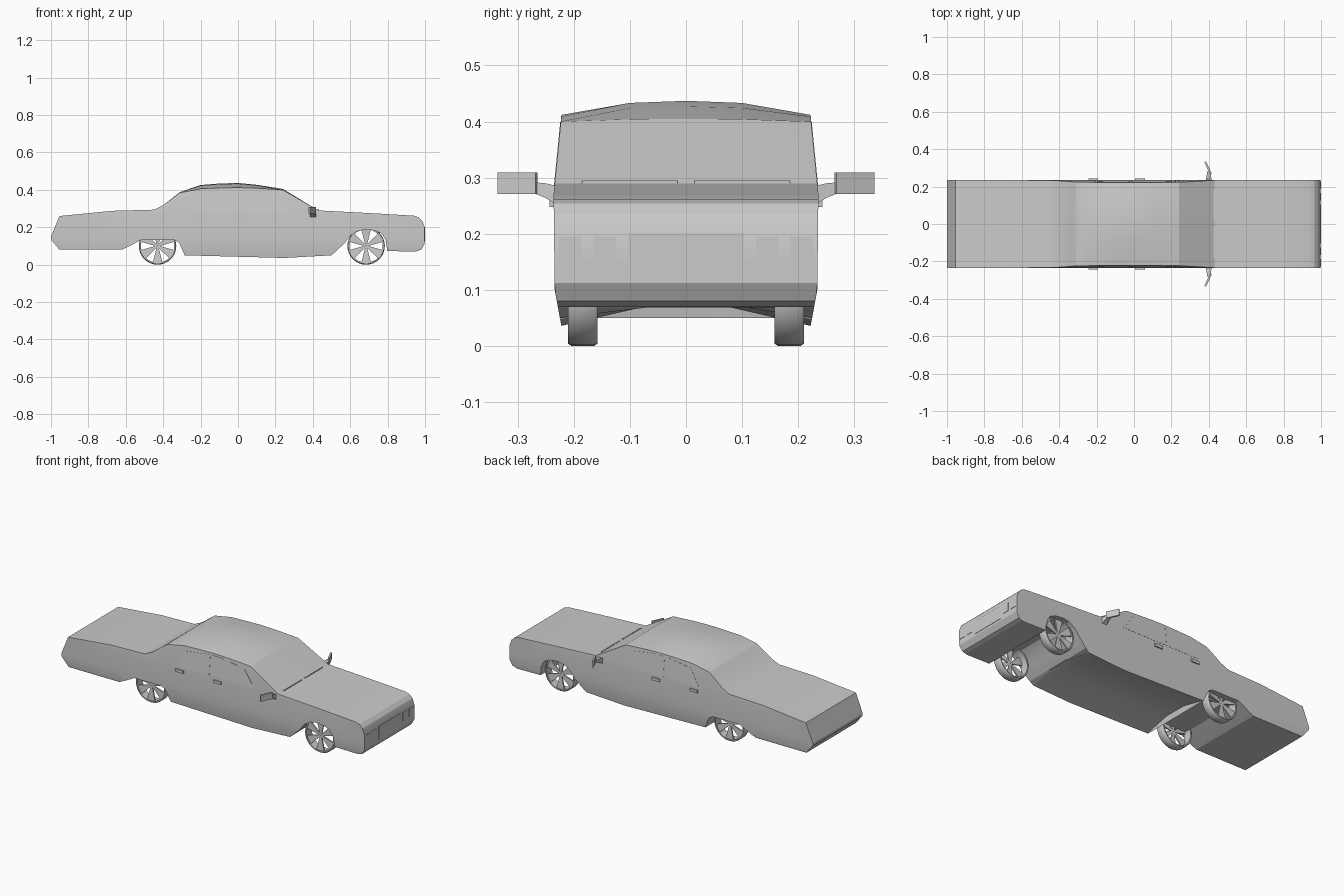
import bpy, bmesh, math
from mathutils import Matrix, Vector

if "Cube" in bpy.data.objects:
    bpy.data.objects.remove(bpy.data.objects["Cube"])


def finish(name, bm, smooth=None):
    bmesh.ops.remove_doubles(bm, verts=bm.verts, dist=1e-5)
    bmesh.ops.recalc_face_normals(bm, faces=bm.faces)
    me = bpy.data.meshes.new(name)
    bm.to_mesh(me)
    bm.free()
    ob = bpy.data.objects.new(name, me)
    bpy.context.collection.objects.link(ob)
    if smooth:
        bpy.ops.object.select_all(action='DESELECT')
        ob.select_set(True)
        bpy.context.view_layer.objects.active = ob
        bpy.ops.object.shade_smooth_by_angle(angle=math.radians(smooth))
    return ob


def loft(name, rings, closed=False, smooth=None):
    """Skin a row of equal rings; cap the ends unless the row is closed."""
    bm = bmesh.new()
    rows = [[bm.verts.new(p) for p in r] for r in rings]
    n = len(rows[0])
    for i in range(len(rows) if closed else len(rows) - 1):
        a, b = rows[i], rows[(i + 1) % len(rows)]
        for j in range(n):
            k = (j + 1) % n
            bm.faces.new((a[j], a[k], b[k], b[j]))
    if not closed:
        bm.faces.new(rows[0])
        bm.faces.new(rows[-1])
    return finish(name, bm, smooth)


def box(name, centre, size, rot_z=0.0):
    bm = bmesh.new()
    m = (Matrix.Translation(centre) @ Matrix.Rotation(rot_z, 4, 'Z')
         @ Matrix.Diagonal((*size, 1)))
    bmesh.ops.create_cube(bm, size=1, matrix=m)
    return finish(name, bm)


def interp(table, x, col=1):
    if x <= table[0][0]:
        return table[0][col]
    for a, b in zip(table, table[1:]):
        if x <= b[0]:
            t = (x - a[0]) / (b[0] - a[0])
            return a[col] + t * (b[col] - a[col])
    return table[-1][col]


# Body outline: (x, top height, drop of the roof edge)
TOP = [(-1, .15, 0), (-.955, .26, 0), (-.67, .288, 0), (-.45, .294, 0),
       (-.40, .318, 0), (-.31, .388, .003), (-.2, .426, .02), (-.1, .434, .024),
       (0, .437, .025), (.1, .427, .018), (.24, .405, .005), (.43, .29, 0),
       (.7, .276, 0), (.94, .262, 0), (.965, .254, 0), (.985, .235, 0), (.998, .2, 0)]
# Lower outline with both wheel arches: (x, bottom height)
BOTTOM = [(-1, .135), (-.955, .08), (-.62, .08), (-.56, .11), (-.52, .132),
          (-.34, .132), (-.315, .118), (-.285, .05), (.25, .036), (.5, .05),
          (.57, .115), (.6, .155), (.64, .18), (.68, .187), (.73, .183),
          (.77, .165), (.79, .13), (.798, .073), (.95, .07), (.98, .08), (.998, .112)]
WIDTH = [(.035, .222), (.1, .234), (.27, .236), (.41, .222)]
RISE = [(-.285, 0), (-.28, .035), (.48, .035), (.5, .025), (.52, 0)]


def section(x):
    zt, drop, zb = interp(TOP, x), interp(TOP, x, 2), interp(BOTTOM, x)
    edge, rise = zt - drop, interp(RISE, x)
    half = [(.07, zb + rise)]
    for z in (zb, .1, .15, .27, edge):
        z = min(max(z, zb), edge)
        half.append((interp(WIDTH, z), z))
    half.append((.1, zt - drop * .15))
    right = [(x, y, z) for y, z in half]
    left = [(x, -y, z) for y, z in reversed(half)]
    return right + [(x, 0, zt)] + left


xs = sorted({p[0] for p in TOP + BOTTOM + RISE})
loft("car_body", [section(x) for x in xs], smooth=22)

# Wheels: open rims with wedge spokes
TYRE = [(.089, .158), (.096, .158), (.1, .164), (.1, .204), (.096, .21), (.089, .21)]


def wheel(name, cx, side):
    rings = []
    for i in range(32):
        a = math.tau * i / 32
        rings.append([(cx + r * math.cos(a), side * y, .1 + r * math.sin(a))
                      for r, y in TYRE])
    loft(name + "_tyre", rings, closed=True, smooth=35)
    bm = bmesh.new()
    for i in range(6):
        a = math.tau * i / 6 + math.pi / 6
        outline = [(0.004, a - 1.2), (.092, a - .28), (.092, a), (.092, a + .28), (.004, a + 1.2)]
        front, back = [], []
        for r, t in outline:
            y = .199 + .06 * r
            p = (cx + r * math.cos(t), .1 + r * math.sin(t))
            front.append(bm.verts.new((p[0], side * y, p[1])))
            back.append(bm.verts.new((p[0], side * (y - .008), p[1])))
        bm.faces.new(front)
        bm.faces.new(back[::-1])
        for j in range(5):
            k = (j + 1) % 5
            bm.faces.new((front[j], front[k], back[k], back[j]))
    finish(name + "_spokes", bm)


# Side windows follow the lean of the cabin
WINDOWS = {"rear_window": [(-.25, .282), (-.025, .282), (-.025, .4), (-.19, .378)],
           "front_window": [(-.015, .282), (.27, .282), (.2, .376), (.06, .398), (-.015, .4)]}

for side, tag in ((1, "left"), (-1, "right")):
    wheel("front_wheel_" + tag, .685, side)
    wheel("rear_wheel_" + tag, -.43, side)
    for name, pts in WINDOWS.items():
        loft(f"{name}_{tag}", [[(x, side * (interp(WIDTH, z) + off), z) for x, z in pts]
                               for off in (-.004, .001)])
    # Door handles
    for hx, door in ((-.218, "rear"), (.032, "front")):
        box(f"{door}_door_handle_{tag}", (hx, side * .237, .256), (.052, .012, .017))
    # Wing mirror: tapered arm and angled housing
    loft("mirror_arm_" + tag,
         [[(.40 + dx, side * y, z + dz) for dx, dz in
           ((-w, -w), (w, -w), (w, w), (-w, w))]
          for y, z, w in ((.23, .268, .017), (.25, .277, .013), (.282, .285, .008))])
    box("mirror_housing_" + tag, (.396, side * .3, .29), (.01, .074, .038), side * .44)
    # Twin headlights
    for ly, spot in ((.145, "inner"), (.206, "outer")):
        box(f"{spot}_headlight_{tag}", (.993, side * ly, .17), (.014, .04, .05))
    # Windscreen wiper
    box("wiper_" + tag, (.428, side * .1, .292), (.008, .17, .006))

# Grille
box("grille", (.993, 0, .162), (.014, .206, .077))
